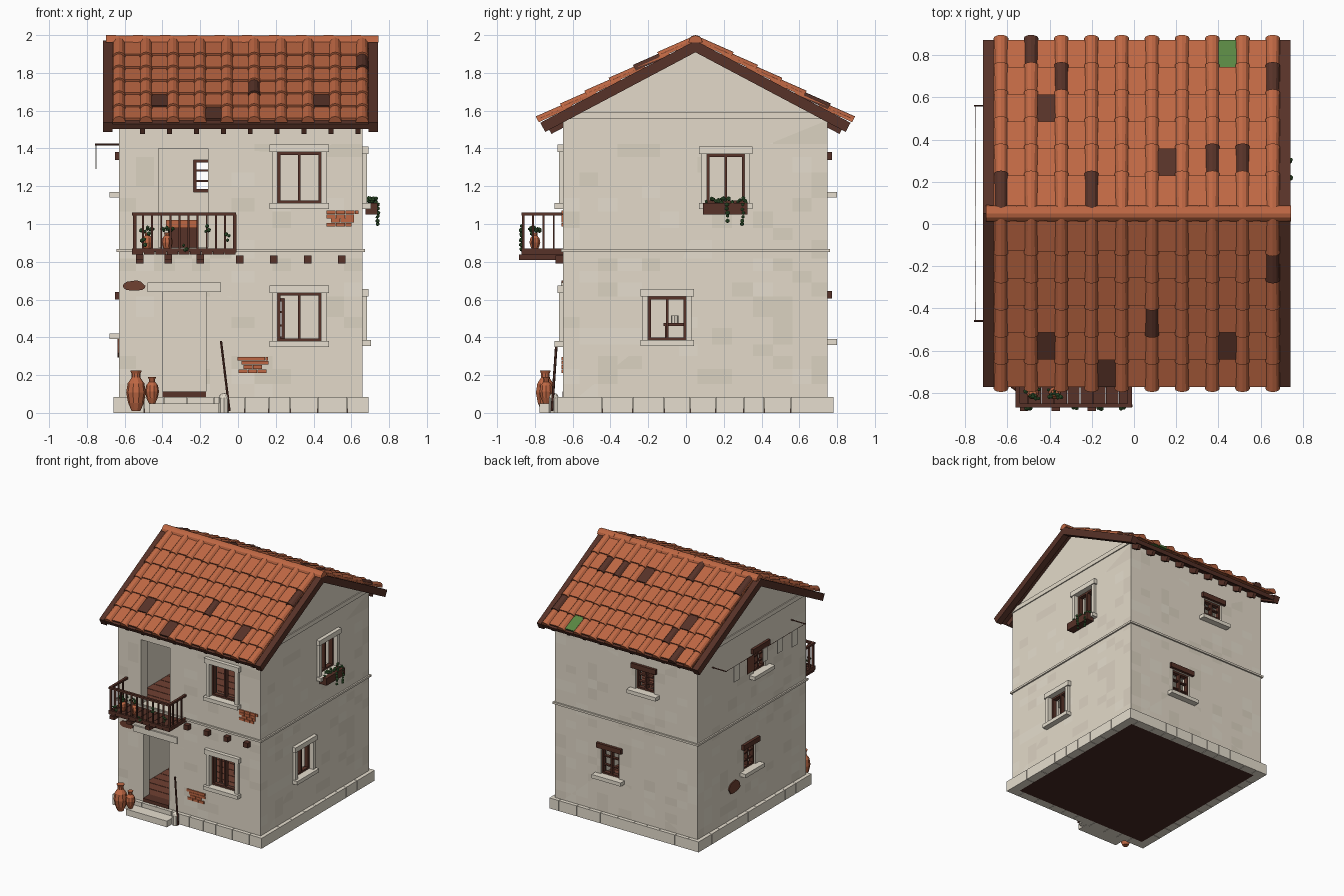
import bpy, bmesh, math, random
from itertools import product
from mathutils import Vector, Matrix

random.seed(4)
if "Cube" in bpy.data.objects:
    bpy.data.objects.remove(bpy.data.objects["Cube"])


def material(name, r, g, b):
    m = bpy.data.materials.new(name)
    m.use_nodes = True
    m.diffuse_color = (r, g, b, 1)
    m.node_tree.nodes["Principled BSDF"].inputs["Base Color"].default_value = (r, g, b, 1)
    return m


PLASTER = material("plaster", .77, .7, .585)
SHADE = material("plaster_shade", .71, .645, .535)
STONE = material("pale_stone", .79, .73, .62)
CLAY = material("terracotta", .52, .137, .057)
RUST = material("weathered_clay", .16, .052, .031)
WOOD = material("dark_wood", .095, .032, .021)
BASE = material("foundation", .06, .022, .016)
LEAF = material("foliage", .05, .14, .042)
MOSS = material("mossy_tile", .1, .24, .055)


def finish(name, bm, *mats):
    bmesh.ops.recalc_face_normals(bm, faces=bm.faces)
    me = bpy.data.meshes.new(name)
    bm.to_mesh(me)
    bm.free()
    for m in mats:
        me.materials.append(m)
    ob = bpy.data.objects.new(name, me)
    bpy.context.collection.objects.link(ob)
    return ob


def hexa(bm, pts, mi=0):
    v = [bm.verts.new(p) for p in pts]
    for q in ("0132", "4675", "0451", "2376", "0264", "1573"):
        bm.faces.new([v[int(i)] for i in q]).material_index = mi


def box(bm, x0, x1, y0, y1, z0, z1, mi=0):
    hexa(bm, product((x0, x1), (y0, y1), (z0, z1)), mi)


# Wall frame: a runs along the wall, n points out of it
X0, X1, Y0, Y1, RIDGE = -.63, .66, -.65, .75, .05
SPAN = {"front": (X0, X1), "back": (X0, X1), "left": (Y0, Y1), "right": (Y0, Y1)}


def on_wall(face, a, n, z):
    return {"front": (a, Y0 - n, z), "back": (a, Y1 + n, z),
            "left": (X0 - n, a, z), "right": (X1 + n, a, z)}[face]


def wbox(bm, face, a0, a1, n0, n1, z0, z1, mi=0):
    hexa(bm, [on_wall(face, *p) for p in product((a0, a1), (n0, n1), (z0, z1))], mi)


def rod(bm, p, q, r, sides=6):
    p, q = Vector(p), Vector(q)
    m = Matrix.Translation((p + q) / 2) @ (q - p).to_track_quat('Z', 'Y').to_matrix().to_4x4()
    bmesh.ops.create_cone(bm, cap_ends=True, segments=sides, radius1=r, radius2=r,
                          depth=(q - p).length, matrix=m)


def half_tube(bm, p, q, r0, r1, up, mi=0, n=6):
    p, q, up = Vector(p), Vector(q), Vector(up)
    side = (q - p).normalized().cross(up)
    a, b = [[bm.verts.new(c + side * r * math.cos(math.pi * i / n) + up * r * math.sin(math.pi * i / n))
             for i in range(n + 1)] for c, r in ((p, r0), (q, r1))]
    faces = [bm.faces.new((a[i], a[i + 1], b[i + 1], b[i])) for i in range(n)]
    faces += [bm.faces.new(a), bm.faces.new(b)]
    for f in faces:
        f.material_index = mi


def pot(name, x, y, z, r, h):
    bm = bmesh.new()
    prof = ((.45, 0), (.8, .2), (1, .45), (.85, .68), (.45, .82), (.45, .92), (.6, 1))
    rings = [[bm.verts.new((x + r * k * math.cos(t * math.pi / 5), y + r * k * math.sin(t * math.pi / 5), z + h * u))
              for t in range(10)] for k, u in prof]
    for a, b in zip(rings, rings[1:]):
        for i in range(10):
            bm.faces.new((a[i], a[i - 1], b[i - 1], b[i]))
    bm.faces.new(rings[0])
    bm.faces.new(rings[-1])
    finish(name, bm, CLAY)


def leaves(bm, x, y, z, spread, count):
    for _ in range(count):
        off = Vector([random.uniform(-1, 1) * s for s in spread])
        bmesh.ops.create_icosphere(bm, subdivisions=1, radius=random.uniform(.008, .013),
                                   matrix=Matrix.Translation(Vector((x, y, z)) + off))


# Openings: face, a0, a1, z0, z1, style
OPENINGS = [("front", -.42, -.16, .875, 1.4, "door"), ("front", -.4, -.17, .11, .64, "door"),
            ("front", .21, .44, 1.11, 1.38, "big"), ("front", .21, .44, .38, .635, "big"),
            ("right", .11, .31, 1.11, 1.37, "big"), ("right", -.2, 0, .385, .615, "big"),
            ("back", -.235, -.07, 1.17, 1.34, "small"), ("back", .08, .245, .39, .605, "small"),
            ("left", -.13, .03, 1.17, 1.34, "small"), ("left", 0, .15, .42, .6, "small")]

# Hollow house shell
bm = bmesh.new()
prof = [(Y0, .02), (Y1, .02), (Y1, 1.55), (RIDGE, 1.92), (Y0, 1.55)]
f = bm.faces.new([bm.verts.new((X0, y, z)) for y, z in prof])
new = bmesh.ops.extrude_face_region(bm, geom=[f])["geom"]
bmesh.ops.translate(bm, vec=(X1 - X0, 0, 0), verts=[v for v in new if isinstance(v, bmesh.types.BMVert)])
walls = finish("walls", bm, PLASTER, SHADE, STONE)
rooms, holes = bmesh.new(), bmesh.new()
for z0, z1 in ((.1, .84), (.865, 1.5)):
    box(rooms, X0 + .08, X1 - .08, Y0 + .08, Y1 - .08, z0, z1)
for face, a0, a1, z0, z1, _ in OPENINGS:
    wbox(holes, face, a0, a1, -.12, .05, z0, z1)
cutters = [finish("room_cutter", rooms, PLASTER), finish("opening_cutter", holes, PLASTER)]
for c in cutters:
    c.hide_render = True
    mod = walls.modifiers.new("cut", 'BOOLEAN')
    mod.operation, mod.solver, mod.object = 'DIFFERENCE', 'EXACT', c
dg = bpy.context.evaluated_depsgraph_get()
cut_mesh = bpy.data.meshes.new_from_object(walls.evaluated_get(dg))
walls.modifiers.clear()
walls.data = cut_mesh
for c in cutters:
    bpy.data.objects.remove(c)

# Uneven plaster tones: slice the walls into a grid and vary some outer faces
bm = bmesh.new()
bm.from_mesh(cut_mesh)
for axis, start, step, count in ((0, X0, .1, 13), (1, Y0, .1, 14), (2, 0, .075, 20)):
    for i in range(1, count):
        co, no = Vector(), Vector()
        co[axis], no[axis] = start + i * step + random.uniform(-.02, .02), 1
        bmesh.ops.bisect_plane(bm, geom=bm.verts[:] + bm.edges[:] + bm.faces[:], plane_co=co, plane_no=no)
for f in bm.faces:
    c = f.calc_center_median()
    outer = min(c.x - X0, X1 - c.x, c.y - Y0, Y1 - c.y) < .001
    f.material_index = random.choice((0,) * 12 + (1, 1, 2)) if outer and c.z < 1.48 else 0
bm.to_mesh(cut_mesh)
bm.free()

# Foundation, plank floors and simple furniture
bm = bmesh.new()
box(bm, X0 + .04, X1 - .04, Y0 + .04, Y1 - .04, 0, .02)
finish("foundation", bm, BASE)
bm = bmesh.new()
for z in (.1, .865):
    for i in range(14):
        y = Y0 + .08 + i * .0885
        box(bm, X0 + .08, X1 - .08, y, y + .084, z, z + .008)
finish("plank_floors", bm, RUST)
bm = bmesh.new()
box(bm, -.37, -.22, .4, .6, .87, .98)
box(bm, -.38, -.21, .39, .61, .98, 1.02, 1)
box(bm, -.1, .15, -.12, .1, .46, .475)
for x, y in product((-.09, .13), (-.11, .08)):
    box(bm, x, x + .015, y, y + .015, .1, .46)
finish("furniture", bm, WOOD, CLAY)
bm = bmesh.new()
rod(bm, (.03, -.06, .475), (.03, -.06, .515), .02, 8)
finish("table_jug", bm, STONE)

# Window frames, surrounds, lintels and sills
wood, stone = bmesh.new(), bmesh.new()
for face, a0, a1, z0, z1, style in OPENINGS:
    if style == "door":
        continue
    t, mid = .014, (a0 + a1) / 2
    for a, b, c, d in ((a0, a0 + t, z0, z1), (a1 - t, a1, z0, z1), (a0, a1, z0, z0 + t),
                       (a0, a1, z1 - t, z1), (mid - .007, mid + .007, z0, z1)):
        wbox(wood, face, a, b, -.05, -.015, c, d)
    if style == "big":
        wbox(stone, face, a0 - .042, a1 + .042, 0, .03, z1, z1 + .04)
        wbox(stone, face, a0 - .042, a1 + .042, 0, .045, z0 - .03, z0)
        for a in (a0 - .03, a1):
            wbox(stone, face, a, a + .03, 0, .022, z0, z1)
    else:
        for k in (1, 2):
            z = z0 + (z1 - z0) * k / 3
            wbox(wood, face, a0, a1, -.045, -.02, z - .005, z + .005)
        wbox(wood, face, a0 - .03, a1 + .03, 0, .022, z1, z1 + .04)
        wbox(stone, face, a0 - .05, a1 + .05, 0, .05, z0 - .03, z0)
finish("window_frames", wood, WOOD)
# Door lintel and step
wbox(stone, "front", -.48, -.09, 0, .012, .64, .69)
box(stone, -.47, -.1, -.775, -.68, 0, .05)
finish("stone_trim", stone, STONE)
bm = bmesh.new()
wbox(bm, "front", -.4, -.17, -.08, .005, .085, .112)
finish("door_threshold", bm, WOOD)

# Plinth blocks, string course and gable bands
bm, bands = bmesh.new(), bmesh.new()
for face, (s, e) in SPAN.items():
    gable = face in ("left", "right")
    ext = -.04 if gable else .03
    a, end = s - ext, e + ext
    while a < end:
        b = a + random.uniform(.1, .17)
        if end - b < .06:
            b = end
        wbox(bm, face, a, b - .003 * (b < end), -.04, .03, 0, .085)
        a = b
    wbox(bands, face, s - .012, e + .012, 0, .012, .852, .868)
    if gable:
        wbox(bands, face, s, e, 0, .008, 1.555, 1.59)
finish("plinth_blocks", bm, STONE)
finish("string_course", bands, PLASTER)

# Exposed brick rows and dark worn spots
bm = bmesh.new()
for ca, cz, w in ((.08, .255, .17), (.55, 1.03, .15)):
    for row in range(4):
        a = ca - w * random.uniform(.3, .55)
        end = ca + w * random.uniform(.3, .6)
        while a < end - .01:
            b = min(a + .05, end)
            z = cz - .044 + row * .022
            wbox(bm, "front", a, b - .002, 0, .008, z, z + .02)
            a = b
for face, ca, cz, w, h in (("front", -.55, .673, .065, .03), ("left", .28, .34, .08, .055)):
    rim = [(t * math.pi / 7, random.uniform(.8, 1)) for t in range(14)]
    low, top = [[bm.verts.new(on_wall(face, ca + w * k * math.cos(t), n, cz + h * k * math.sin(t)))
                 for t, k in rim] for n in (0, .008)]
    spot = [bm.faces.new((low[i], low[i - 1], top[i - 1], top[i])) for i in range(14)] + [bm.faces.new(top)]
    for f in spot:
        f.material_index = 1
finish("brick_patches", bm, CLAY, RUST)

# Roof frame: d runs down the slope from the ridge, h is normal to it
ANG = math.atan(.53)
C, S = math.cos(ANG), math.sin(ANG)


def slope(s, x, d, h):
    if d == 0:
        d = -h * S / C
    return (x, RIDGE + s * (d * C + h * S), 1.96 - d * S + h * C)


def slab(bm, s, x0, x1, d0, d1, h0, h1):
    hexa(bm, [slope(s, *p) for p in product((x0, x1), (d0, d1), (h0, h1))])


frame, pans, covers = bmesh.new(), bmesh.new(), bmesh.new()
PITCH, FIRST, ROW = .143, -.63, .1455
WORN_PANS = {(1, 3, 1), (1, 1, 5), (-1, 4, 1), (-1, 4, 7), (-1, 5, 3)}
WORN_COVERS = {(1, 5, 1), (1, 4, 2), (1, 4, 9), (1, 0, 0), (1, 0, 3), (1, 1, 7), (1, 1, 8), (-1, 1, 9), (-1, 3, 5)}
for s in (-1, 1):
    slab(frame, s, -.67, .695, 0, .92, -.03, 0)
    for x in (-.715, .69):
        slab(frame, s, x, x + .05, 0, .924, -.045, .01)
    for i in range(9):
        x = -.505 + i * .1425
        slab(frame, s, x - .013, x + .013, .76, .9, -.07, -.03)
    for r in range(6):
        d0 = .04 + r * ROW
        d1 = d0 + ROW
        for i in range(-1, 10):
            x0 = max(FIRST + i * PITCH, -.665)
            x1 = min(FIRST + (i + 1) * PITCH, .69)
            mi = 2 if (s, r, i) == (1, 5, 7) else int((s, r, i) in WORN_PANS)
            lift = random.uniform(0, .003)
            hexa(pans, [slope(s, x, d, h + (.016 + lift if d == d1 else .004))
                        for x, d, h in product((x0, x1 - .002), (d0 - .035, d1), (0, .014))], mi)
        for i in range(10):
            x = FIRST + i * PITCH
            half_tube(covers, slope(s, x, d0 - .03, .006), slope(s, x, d1 + .017, .016), .031, .035,
                      (0, s * S, C), int((s, r, i) in WORN_COVERS))
finish("roof_timbers", frame, WOOD)
finish("pan_tiles", pans, CLAY, WOOD, MOSS)
finish("cover_tiles", covers, CLAY, WOOD)
bm = bmesh.new()
for i in range(10):
    x = -.7 + i * .144
    half_tube(bm, (x, RIDGE, 1.961), (x + .147, RIDGE, 1.961), .039, .037, (0, 0, 1))
finish("ridge_tiles", bm, CLAY)

# Balcony on joists with railing, and beam ends
bm = bmesh.new()
BX0, BX1, BY = -.56, -.01, -.87
for i in range(9):
    x = BX0 + i * .0612
    box(bm, x, x + .058, BY, Y0, .838, .854)
for x in (-.52, -.37, -.2):
    wbox(bm, "front", x - .02, x + .02, 0, .235, .81, .838)
for x in (-.52, -.37, -.2, .01, .19, .37, .55):
    wbox(bm, "front", x - .02, x + .02, 0, .04, .792, .832)
for z in (.854, 1.045):
    box(bm, BX0, BX1, BY, BY + .02, z, z + .016)
    for x in (BX0, BX1 - .02):
        box(bm, x, x + .02, BY, Y0, z, z + .016)
for i in range(12):
    x = BX0 + .004 + i * .0482
    t = .018 if i in (0, 11) else .01
    box(bm, x, x + t, BY + .003, BY + .015, .85, 1.05)
for x, i in product((BX0 + .004, BX1 - .016), (1, 2, 3)):
    y = BY + i * .055
    box(bm, x, x + .01, y, y + .01, .85, 1.05)
finish("balcony", bm, WOOD)

# Pots, balcony plants and flower box
pot("large_urn", -.54, -.745, .01, .052, .215)
pot("small_urn", -.455, -.74, .05, .037, .14)
bm = bmesh.new()
for k, x in enumerate((-.48, -.375)):
    pot("balcony_pot_%d" % (k + 1), x, -.8, .86, .03, .095)
    leaves(bm, x, -.8, .965, (.035, .03, .018), 10)
for x, z in ((-.5, .9), (-.28, .87), (-.16, .97), (-.05, .93)):
    leaves(bm, x, -.872, z, (.012, .004, .02), 3)
leaves(bm, .71, .21, 1.125, (.025, .11, .012), 24)
for y, n in ((.22, 5), (.3, 6)):
    for i in range(n):
        leaves(bm, .74, y, 1.1 - i * .02, (.004, .006, .004), 1)
finish("foliage", bm, LEAF)
bm = bmesh.new()
box(bm, .675, .738, .09, .325, 1.05, 1.11)
finish("flower_box", bm, WOOD)

# Leaning staff and guard stone
bm = bmesh.new()
rod(bm, (-.045, -.71, .01), (-.09, -.685, .38), .007)
finish("leaning_staff", bm, WOOD)
bm = bmesh.new()
rod(bm, (-.075, -.7, 0), (-.075, -.7, .08), .026, 8)
bmesh.ops.create_icosphere(bm, subdivisions=2, radius=.026, matrix=Matrix.Translation((-.075, -.7, .08)))
finish("guard_stone", bm, STONE)

# Washing line with hanging cloths
bm = bmesh.new()
for y in (-.46, .56):
    rod(bm, (X0, y, 1.42), (-.757, y, 1.42), .005)
rod(bm, (-.752, -.46, 1.418), (-.752, .56, 1.418), .002)
finish("washing_line", bm, WOOD)
bm = bmesh.new()
for y, w, h, mi in ((.42, .07, .13, 0), (.24, .09, .13, 1), (.05, .07, .11, 0), (-.14, .07, .11, 0), (-.33, .08, .13, 0)):
    box(bm, -.754, -.75, y - w / 2, y + w / 2, 1.42 - h, 1.42, mi)
finish("hanging_cloths", bm, STONE, RUST)
